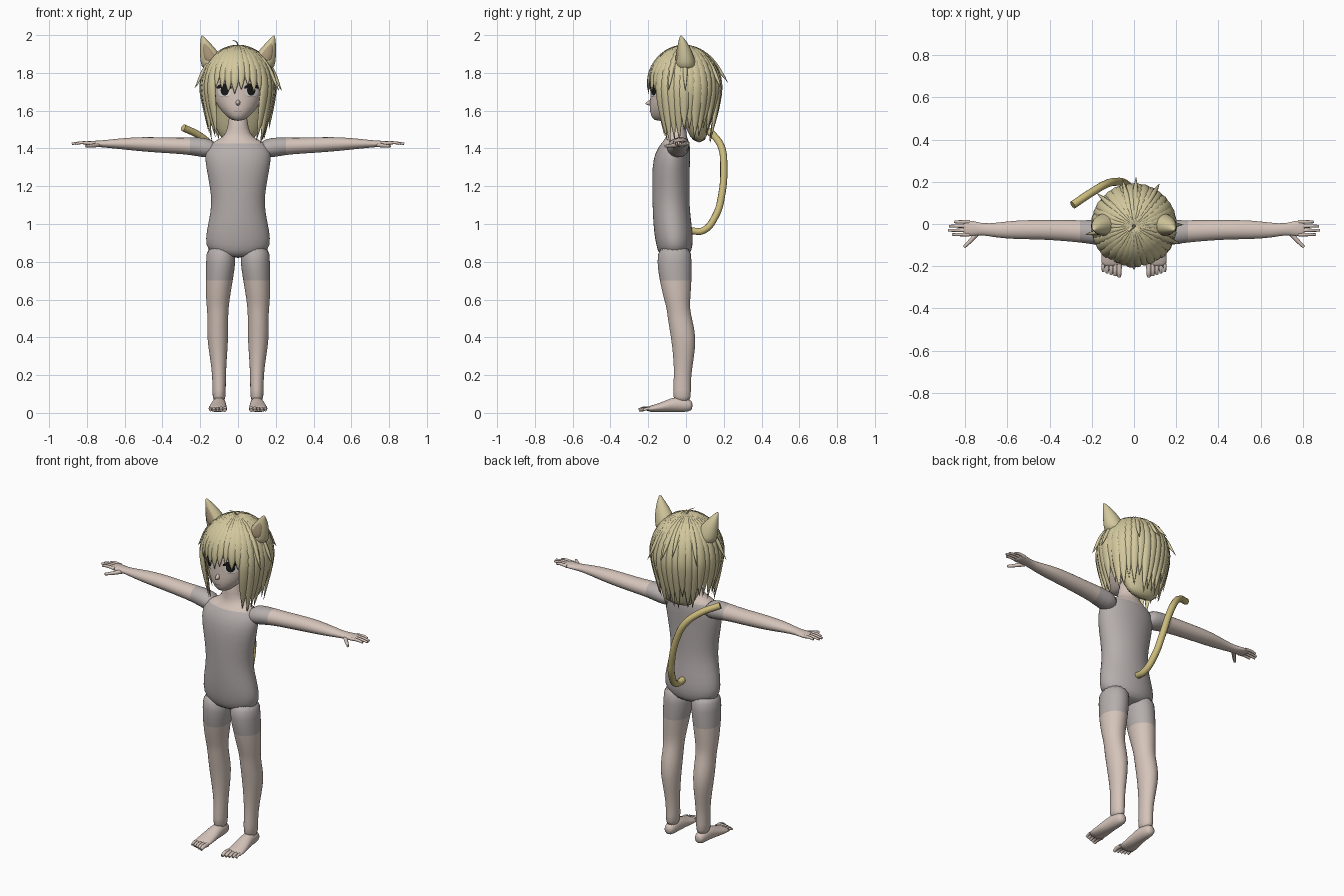
import bpy, bmesh, math, random
from mathutils import Vector

random.seed(4)
cube = bpy.data.objects.get("Cube")
if cube:
    bpy.data.objects.remove(cube)


def material(name, rgb):
    m = bpy.data.materials.new(name)
    m.use_nodes = True
    m.diffuse_color = (*rgb, 1)
    m.node_tree.nodes["Principled BSDF"].inputs["Base Color"].default_value = (*rgb, 1)
    return m


SKIN = material("skin", (0.66, 0.55, 0.49))
SUIT = material("plain_suit", (0.46, 0.42, 0.41))
HAIR = material("hair_blond", (0.65, 0.58, 0.34))
TAIL = material("tail_gold", (0.60, 0.50, 0.20))
INNER = material("inner_ear", (0.40, 0.31, 0.19))
DARK = material("eye_black", (0.01, 0.01, 0.01))
WHITE = material("eye_white", (0.75, 0.73, 0.72))
LIP = material("lip_line", (0.30, 0.19, 0.17))


def finish(bm, name, mats, mirror=False, smooth=1, rule=None):
    bmesh.ops.recalc_face_normals(bm, faces=bm.faces)
    for f in bm.faces:
        f.smooth = True
        if rule:
            f.material_index = int(rule(f.calc_center_median()))
    me = bpy.data.meshes.new(name)
    bm.to_mesh(me)
    bm.free()
    ob = bpy.data.objects.new(name, me)
    bpy.context.collection.objects.link(ob)
    for m in mats:
        me.materials.append(m)
    if mirror:
        mod = ob.modifiers.new("mirror", "MIRROR")
        mod.use_mirror_merge = False
    if smooth:
        mod = ob.modifiers.new("smooth", "SUBSURF")
        mod.levels = mod.render_levels = smooth
    return ob


def skin_rings(bm, rings):
    rows = [[bm.verts.new(p) for p in ring] for ring in rings]
    n = len(rows[0])
    for a, b in zip(rows, rows[1:]):
        for i in range(n):
            j = (i + 1) % n
            bm.faces.new((a[i], a[j], b[j], b[i]))
    bm.faces.new(rows[0])
    bm.faces.new(rows[-1])


def loft(name, axis, rings, mats, sides=18, **kw):
    """Elliptical rings (position, centre a, centre b, radius a, radius b) along an axis."""
    out = []
    for t, a, b, ra, rb in rings:
        ring = []
        for i in range(sides):
            ang = math.tau * i / sides
            p, q = a + ra * math.cos(ang), b + rb * math.sin(ang)
            ring.append({"x": (t, p, q), "y": (p, t, q), "z": (p, q, t)}[axis])
        out.append(ring)
    bm = bmesh.new()
    skin_rings(bm, out)
    return finish(bm, name, mats, **kw)


def tube(name, pts, radius, mat, mirror=False, tip=1.0):
    cu = bpy.data.curves.new(name, "CURVE")
    cu.dimensions = "3D"
    cu.bevel_depth = radius
    cu.bevel_resolution = 3
    cu.use_fill_caps = True
    sp = cu.splines.new("BEZIER")
    sp.bezier_points.add(len(pts) - 1)
    for i, (bp, p) in enumerate(zip(sp.bezier_points, pts)):
        bp.co = p
        bp.handle_left_type = bp.handle_right_type = "AUTO"
        bp.radius = 1 + (tip - 1) * i / (len(pts) - 1)
    cu.materials.append(mat)
    ob = bpy.data.objects.new(name, cu)
    bpy.context.collection.objects.link(ob)
    if mirror:
        ob.modifiers.new("mirror", "MIRROR").use_mirror_merge = False


# Torso and neck, wearing a plain short suit
loft("torso", "z", [
    (.82, 0, -.06, .10, .07), (.86, 0, -.06, .165, .092), (.92, 0, -.063, .174, .102),
    (1.0, 0, -.072, .16, .102), (1.1, 0, -.08, .138, .098), (1.2, 0, -.08, .15, .1),
    (1.3, 0, -.08, .17, .1), (1.38, 0, -.07, .18, .095), (1.43, 0, -.055, .15, .075),
    (1.455, 0, -.05, .08, .055), (1.5, 0, -.05, .052, .05), (1.6, 0, -.05, .052, .05)],
    [SKIN, SUIT], sides=24, rule=lambda c: c.z < 1.43)

# Legs and feet
loft("legs", "z", [
    (.89, .09, -.06, .078, .088), (.8, .09, -.062, .08, .094), (.7, .1, -.055, .073, .086),
    (.6, .107, -.047, .063, .07), (.55, .107, -.04, .058, .062), (.5, .107, -.033, .055, .065),
    (.4, .108, -.012, .058, .068), (.3, .104, -.012, .046, .056), (.2, .1, -.018, .036, .045),
    (.12, .1, -.022, .036, .048), (.05, .1, -.02, .034, .048)],
    [SKIN, SUIT], mirror=True, rule=lambda c: c.z > .7)
loft("feet", "y", [
    (.035, .1, .04, .016, .018), (.02, .1, .038, .032, .034), (-.05, .1, .048, .037, .044),
    (-.11, .105, .034, .045, .03), (-.17, .108, .023, .05, .02), (-.205, .108, .02, .046, .014)],
    [SKIN], mirror=True)
for i in range(5):
    x, end = .07 + .019 * i, -.25 + .006 * i
    tube("toe_%d" % (i + 1), [(x, -.19, .022), (x, end + .02, .022), (x, end, .014)],
         .013 - .001 * i, SKIN, True, .7)

# Arms, palms and fingers
loft("arms", "x", [
    (.11, -.045, 1.395, .06, .045), (.18, -.04, 1.405, .06, .055), (.25, -.035, 1.412, .053, .046),
    (.35, -.03, 1.415, .05, .042), (.45, -.027, 1.42, .046, .041), (.55, -.027, 1.424, .046, .036),
    (.65, -.03, 1.425, .036, .026), (.72, -.025, 1.424, .026, .018), (.76, -.02, 1.425, .037, .016),
    (.80, -.02, 1.427, .037, .012), (.81, -.02, 1.427, .03, .008)],
    [SKIN, SUIT], mirror=True, rule=lambda c: c.x < .25)
for i, tip in enumerate((.85, .875, .88, .86)):
    y = .010 - .02 * i
    tube("finger_%d" % (i + 1), [(.78, y, 1.427), (.83, y, 1.43), (tip, y, 1.425)],
         .0095, SKIN, True, .65)
tube("thumb", [(.735, -.035, 1.42), (.77, -.075, 1.415), (.805, -.11, 1.412)], .013, SKIN, True, .55)

# Head
HEAD = [(1.545, 0, -.135, .025, .03), (1.57, 0, -.115, .062, .072), (1.62, 0, -.09, .108, .105),
        (1.68, 0, -.05, .135, .138), (1.75, 0, -.03, .15, .158), (1.82, 0, -.02, .15, .15),
        (1.89, 0, -.01, .10, .10)]
loft("head", "z", HEAD, [SKIN], sides=28)
loft("nose", "y", [(-.17, 0, 1.645, .02, .028), (-.2, 0, 1.64, .01, .012), (-.216, 0, 1.638, .003, .003)],
     [SKIN], sides=10)


def face_point(x, z, lift):
    for (z0, _, c0, a0, b0), (z1, _, c1, a1, b1) in zip(HEAD, HEAD[1:]):
        if z0 <= z <= z1:
            t = (z - z0) / (z1 - z0)
            c, a, b = c0 + t * (c1 - c0), a0 + t * (a1 - a0), b0 + t * (b1 - b0)
            return (x, c - b * math.sqrt(max(0, 1 - (x / a) ** 2)) - lift, z)


def face_patch(name, x, z, rx, rz, lift, mat, mirror=True, bend=0):
    """Thin painted ellipse that follows the curve of the face."""
    bm = bmesh.new()
    rows = []
    for k in (.5, 1):
        rows.append([bm.verts.new(face_point(
            x + k * rx * math.cos(a), z + k * rz * math.sin(a) - bend * (k * math.cos(a)) ** 2, lift))
            for a in (math.tau * i / 18 for i in range(18))])
    bm.faces.new(rows[0])
    for i in range(18):
        bm.faces.new((rows[0][i - 1], rows[0][i], rows[1][i], rows[1][i - 1]))
    finish(bm, name, [mat], mirror, 0)


face_patch("eye_whites", .072, 1.702, .034, .028, .002, WHITE)
face_patch("irises", .07, 1.707, .022, .027, .004, DARK)
face_patch("upper_lashes", .073, 1.733, .042, .012, .006, DARK, bend=.014)
face_patch("lower_lashes", .072, 1.673, .022, .002, .004, LIP)
face_patch("mouth", 0, 1.597, .022, .0025, .003, LIP, False)

# Hair mass under the locks
loft("hair_base", "z", [
    (1.43, 0, .07, .08, .03), (1.5, 0, .06, .115, .06), (1.6, 0, .06, .15, .095),
    (1.68, 0, .05, .17, .115), (1.75, 0, .01, .18, .165), (1.8, 0, -.01, .175, .172),
    (1.86, 0, -.01, .147, .147), (1.91, 0, -.01, .095, .095), (1.932, 0, -.01, .03, .03)],
    [HAIR], sides=28)


def lock(bm, phi, z_end, width, flare=0.0, steps=14):
    """Pointed hair strand running from the crown over the head; phi = 0 is the front."""
    out_dir = Vector((math.sin(phi), -math.cos(phi), 0))
    side = Vector((math.cos(phi), math.sin(phi), 0))
    mid, rad, high = 1.72, .19, .215
    a_end = math.acos(min(1, max(0, (z_end - mid) / high)))
    dome = rad * a_end
    drop = max(0, mid - z_end)
    pts = []
    for i in range(steps + 1):
        s = i / steps
        d = s * (dome + drop)
        if d <= dome:
            a = .03 + d / rad
            r, z = rad * math.sin(a), mid + high * math.cos(a)
        else:
            z = mid - (d - dome)
            r = rad - .06 * ((mid - z) / .3) ** 1.3
        pts.append((r + flare * s ** 4, z))
    rings = []
    for i, (r, z) in enumerate(pts):
        s = i / steps
        r0, z0 = pts[max(0, i - 1)]
        r1, z1 = pts[min(steps, i + 1)]
        n = (out_dir * (z0 - z1) + Vector((0, 0, r1 - r0))).normalized()
        taper = 1 if s < .6 else max(.03, 1 - ((s - .6) / .4) ** 1.6)
        w = width * min(1, .12 + r / .15) * taper
        c = Vector((0, -.01, z)) + out_dir * r
        rings.append([c + side * w * math.cos(a) + n * .014 * taper * math.sin(a)
                      for a in (math.tau * k / 8 for k in range(8))])
    skin_rings(bm, rings)


# Fringe, side and back locks
bm = bmesh.new()
COUNT = 34
for i in range(COUNT):
    phi = math.tau * (i + .5) / COUNT - math.pi
    front = abs(phi)
    if front < .8:
        z_end = random.uniform(1.685, 1.735)
    elif front < 1.3:
        z_end = random.uniform(1.41, 1.47)
    else:
        z_end = random.uniform(1.42, 1.53)
    lock(bm, phi, z_end, random.uniform(.025, .032), random.uniform(-.005, .015))
for phi in (-2.9, -2.3, -1.4, 1.2, 1.6, 2.6, 3.1):
    lock(bm, phi, random.uniform(1.7, 1.78), .014, .045)
finish(bm, "hair_locks", [HAIR], smooth=0)
tube("crown_wisp", [(0, -.01, 1.93), (-.005, -.02, 1.96), (-.03, -.04, 1.975)], .005, HAIR, tip=.2)

# Animal ears with darker fronts
loft("ears", "z", [
    (1.81, .12, 0, .07, .06), (1.86, .134, -.003, .066, .054), (1.91, .153, -.008, .05, .043),
    (1.96, .174, -.016, .027, .026), (2.0, .192, -.028, .003, .004)], [HAIR], mirror=True)
loft("inner_ears", "z", [
    (1.85, .135, -.042, .042, .018), (1.9, .152, -.038, .034, .017),
    (1.945, .17, -.032, .02, .014), (1.98, .184, -.028, .004, .007)], [INNER], sides=12, mirror=True)

# Tail
tube("tail", [(0, .02, .965), (0, .09, .965), (-.015, .155, 1.04), (-.04, .19, 1.16),
              (-.08, .2, 1.3), (-.13, .19, 1.4), (-.2, .15, 1.465), (-.29, .09, 1.51)], .019, TAIL)
